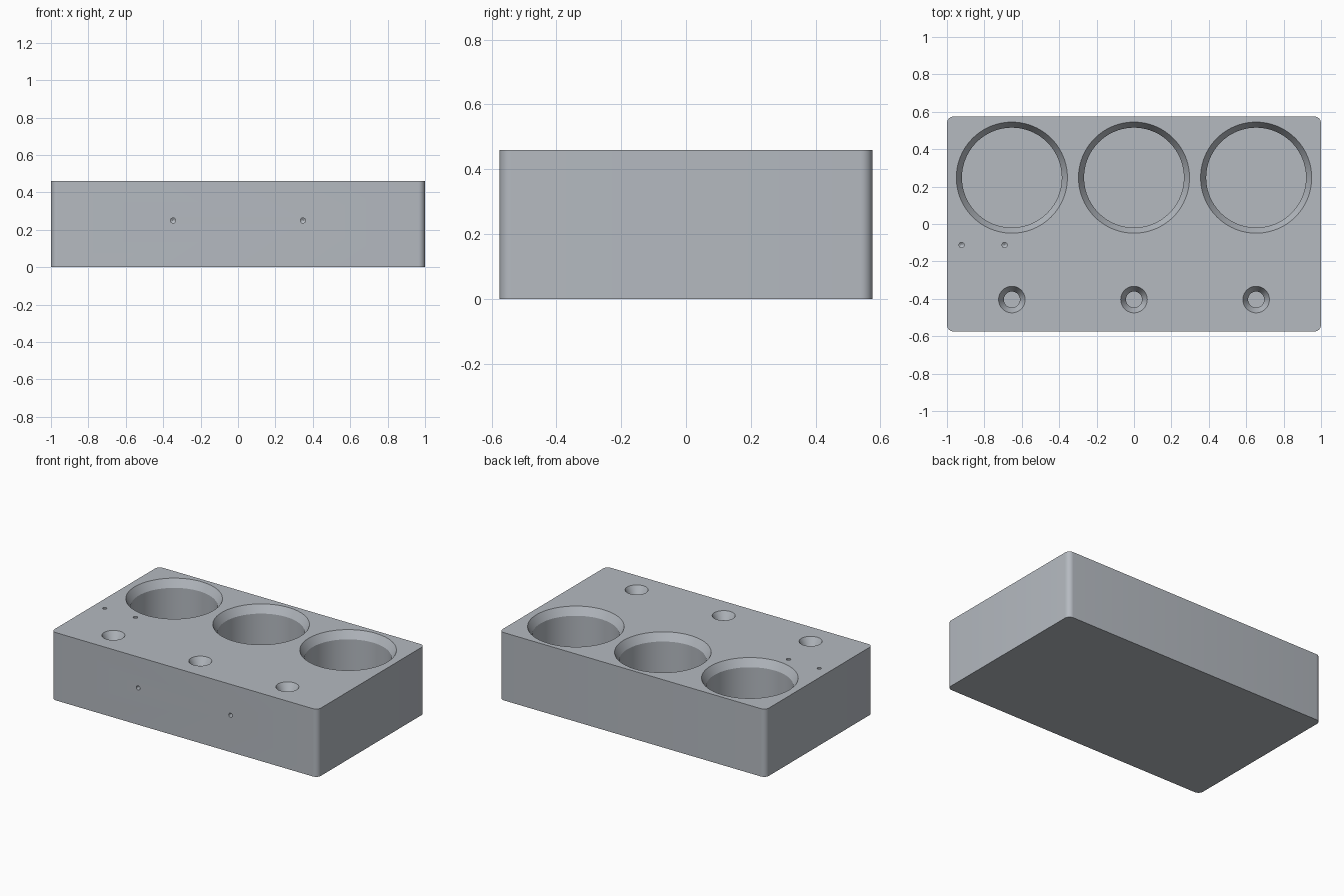
import bpy, bmesh, math
from mathutils import Matrix

if "Cube" in bpy.data.objects:
    bpy.data.objects.remove(bpy.data.objects["Cube"])

grey = bpy.data.materials.new("light_grey")
grey.diffuse_color = (0.46, 0.49, 0.53, 1)
grey.use_nodes = True
grey.node_tree.nodes["Principled BSDF"].inputs["Base Color"].default_value = grey.diffuse_color

W, D, H = 1.0, 0.575, 0.46   # half width, half depth, height
R = 0.036                    # vertical corner radius


def make_object(name, bm):
    bmesh.ops.recalc_face_normals(bm, faces=bm.faces)
    mesh = bpy.data.meshes.new(name)
    bm.to_mesh(mesh)
    bm.free()
    mesh.materials.append(grey)
    ob = bpy.data.objects.new(name, mesh)
    bpy.context.collection.objects.link(ob)
    return ob


def lathe(bm, profile, matrix, n):
    """Closed solid of revolution from (radius, height) pairs, top to bottom."""
    rings = []
    for r, z in profile:
        rings.append([bm.verts.new(matrix @ Matrix.Rotation(2 * math.pi * i / n, 4, 'Z')
                                   @ Matrix.Translation((r, 0, z)).translation)
                      for i in range(n)])
    for a, b in zip(rings, rings[1:]):
        for i in range(n):
            j = (i + 1) % n
            bm.faces.new((a[i], a[j], b[j], b[i]))
    bm.faces.new(rings[0])
    bm.faces.new(rings[-1])


# Block with rounded vertical corners
bm = bmesh.new()
outline = []
for k, (sx, sy) in enumerate(((1, 1), (-1, 1), (-1, -1), (1, -1))):
    for s in range(9):
        a = math.pi / 2 * (k + s / 8)
        outline.append(bm.verts.new((sx * (W - R) + R * math.cos(a),
                                     sy * (D - R) + R * math.sin(a), 0)))
base = bm.faces.new(outline)
top = bmesh.ops.extrude_face_region(bm, geom=[base])["geom"]
bmesh.ops.translate(bm, vec=(0, 0, H), verts=[v for v in top if isinstance(v, bmesh.types.BMVert)])
block = make_object("holder_block", bm)


# Cutter: chamfered pockets, small holes and pin dimples
def chamfered(r_out, r_in, chamfer, depth):
    return [(r_out, 0.02), (r_out, 0), (r_in, -chamfer), (r_in, -depth)]


bm = bmesh.new()
for x in (-0.653, 0, 0.653):
    lathe(bm, chamfered(0.297, 0.267, 0.052, 0.38), Matrix.Translation((x, 0.248, H)), 96)
    lathe(bm, chamfered(0.071, 0.043, 0.052, 0.38), Matrix.Translation((x, -0.404, H)), 48)
dimple = [(0.014, 0.02), (0.014, -0.03), (0.002, -0.038)]
for x in (-0.922, -0.692):
    lathe(bm, dimple, Matrix.Translation((x, -0.112, H)), 16)
for x in (-0.347, 0.347):
    lathe(bm, dimple, Matrix.Translation((x, -D, 0.25)) @ Matrix.Rotation(math.pi / 2, 4, 'X'), 16)
cutter = make_object("pocket_cutter", bm)
cutter.hide_render = True

# Apply the cut and shade
mod = block.modifiers.new("pockets", 'BOOLEAN')
mod.operation = 'DIFFERENCE'
mod.solver = 'EXACT'
mod.object = cutter
bpy.context.view_layer.objects.active = block
block.select_set(True)
cutter.select_set(False)
bpy.ops.object.modifier_apply(modifier=mod.name)
bpy.data.objects.remove(cutter)
bpy.ops.object.shade_smooth_by_angle(angle=math.radians(25))
